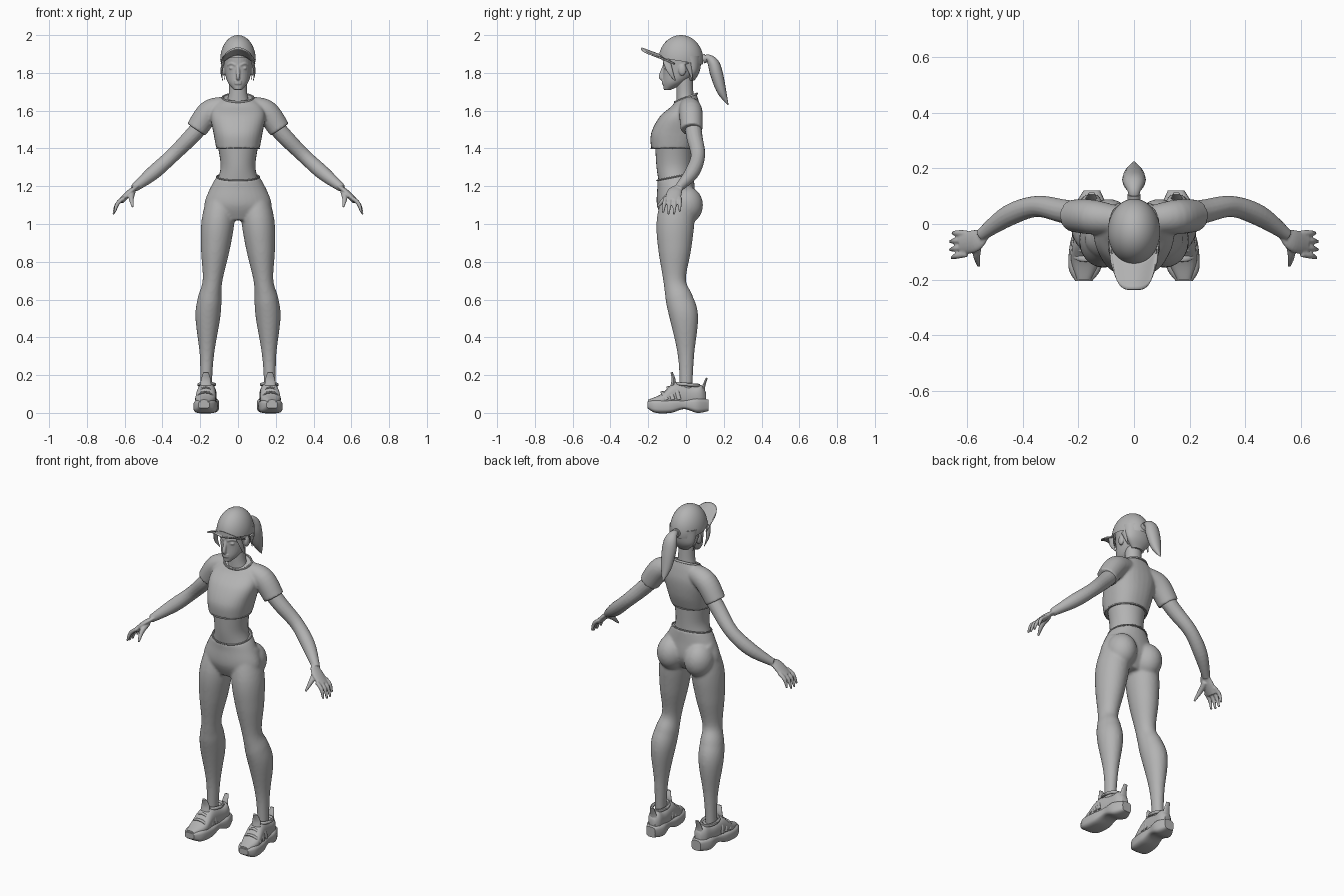
import bpy, bmesh
from math import cos, sin, pi, sqrt, copysign
from mathutils import Vector, Matrix

if "Cube" in bpy.data.objects:
    bpy.data.objects.remove(bpy.data.objects["Cube"])

X, Y, Z = Vector((1, 0, 0)), Vector((0, 1, 0)), Vector((0, 0, 1))
SIDES = (1, -1)

grey = bpy.data.materials.new("plain grey")
grey.use_nodes = True
grey.diffuse_color = (.45, .45, .45, 1)
grey.node_tree.nodes["Principled BSDF"].inputs["Base Color"].default_value = grey.diffuse_color


def spline(rows, steps=6):
    """Smooth curve through rows of equal length."""
    curve = []
    for i in range(len(rows) - 1):
        before, start, end, after = (Vector(rows[min(max(i + k, 0), len(rows) - 1)]) for k in (-1, 0, 1, 2))
        pull_in, pull_out = (end - before) / 2, (after - start) / 2
        for k in range(steps):
            t = k / steps
            blend = t * t * (3 - 2 * t)
            curve.append(start.lerp(end, blend) + pull_in * t * (1 - t) ** 2 - pull_out * t * t * (1 - t))
    return curve + [Vector(rows[-1])]


def skin(bm, rings):
    """Join rings of points into a closed skin."""
    loops = [[bm.verts.new(point) for point in ring] for ring in rings]
    count = len(loops[0])
    for low, high in zip(loops, loops[1:]):
        for i in range(count):
            j = (i + 1) % count
            bm.faces.new((low[i], low[j], high[j], high[i]))
    bm.faces.new(reversed(loops[0]))
    bm.faces.new(loops[-1])


def level_rings(rows, lean=0, power=1, count=32):
    """Rows: height, half width, front, back. The lean tilts the top rings."""
    curve = spline(rows)
    rings = []
    for i, (height, width, front, back) in enumerate(curve):
        ring = []
        for k in range(count):
            c, s = cos(2 * pi * k / count), sin(2 * pi * k / count)
            reach = (back - front) / 2 * copysign(abs(s) ** power, s)
            tilt = lean * reach * (i / (len(curve) - 1)) ** 4
            ring.append(Vector((width * copysign(abs(c) ** power, c), (front + back) / 2 + reach, height + tilt)))
        rings.append(ring)
    return rings


def sweep(bm, rows, ref=Y, flat=1, count=16, steps=6):
    """Rows: x, y, z, radius along ref. Flat scales the other radius."""
    curve = spline(rows, steps)
    rings = []
    for i, row in enumerate(curve):
        along = (curve[min(i + 1, len(curve) - 1)].xyz - curve[max(i - 1, 0)].xyz).normalized()
        side = (ref - along * ref.dot(along)).normalized()
        across = along.cross(side) * flat
        angles = (2 * pi * k / count for k in range(count))
        rings.append([row.xyz + (side * cos(a) + across * sin(a)) * row.w for a in angles])
    skin(bm, rings)


def ball(bm, place, size, detail=16):
    matrix = Matrix.Translation(place) @ Matrix.Diagonal((*size, 1))
    bmesh.ops.create_uvsphere(bm, u_segments=detail * 2, v_segments=detail, radius=1, matrix=matrix)


def finish(bm, name, mirror=False, voxel=0, relax=0):
    """Turn the mesh into an object; a voxel size blends its pieces."""
    bmesh.ops.recalc_face_normals(bm, faces=bm.faces)
    mesh = bpy.data.meshes.new(name)
    bm.to_mesh(mesh)
    bm.free()
    mesh.materials.append(grey)
    part = bpy.data.objects.new(name, mesh)
    bpy.context.collection.objects.link(part)
    bpy.ops.object.select_all(action="DESELECT")
    part.select_set(True)
    bpy.context.view_layer.objects.active = part
    bpy.ops.object.shade_smooth_by_angle(angle=pi / 4)
    if mirror:
        part.modifiers.new("mirror", "MIRROR").use_mirror_merge = False
    if voxel:
        blend = part.modifiers.new("blend", "REMESH")
        blend.mode, blend.voxel_size, blend.use_smooth_shade = "VOXEL", voxel, True
        part.modifiers.new("relax", "SMOOTH").iterations = relax
    return part


def trim(name, centre, size, tilt, radius, mirror=False):
    """Thin rolled edge around an opening."""
    bm = bmesh.new()
    path = []
    for k in range(41):
        across, along = size[0] * cos(pi * k / 20), size[1] * sin(pi * k / 20)
        path.append((*(Vector(centre) + Vector((across, along, tilt * along))), radius))
    sweep(bm, path, ref=Z, count=8, steps=1)
    finish(bm, name, mirror)


# Leggings: hips, legs and seat blended together
bm = bmesh.new()
skin(bm, level_rings([(1.02, .13, -.12, .01), (1.1, .178, -.154, .05), (1.2, .142, -.152, .045),
                      (1.25, .113, -.154, .04)], lean=.2))
for side in SIDES:
    leg = [(.08, -.035, 1.18, .08), (.105, -.055, 1.02, .1), (.12, -.06, .87, .088), (.135, -.06, .7, .06),
           (.15, -.035, .6, .073), (.16, -.01, .5, .075), (.165, 0, .3, .043), (.17, 0, .1, .033)]
    sweep(bm, [(x * side, y, z, r) for x, y, z, r in leg], flat=.87, count=32)
    ball(bm, (side * .09, 0, 1.1), (.083, .09, .1))
finish(bm, "leggings", voxel=.008, relax=6)
trim("waistband", centre=(0, -.057, 1.25), size=(.113, .097), tilt=.2, radius=.004)

# Bare midriff
bm = bmesh.new()
skin(bm, level_rings([(1.2, .12, -.14, .03), (1.3, .092, -.156, .03), (1.42, .108, -.163, .035)]))
finish(bm, "midriff")

# Cropped shirt with short sleeves
bm = bmesh.new()
skin(bm, level_rings([(1.4, .115, -.185, .045), (1.48, .13, -.185, .07), (1.57, .145, -.14, .08),
                      (1.63, .125, -.08, .07), (1.67, .08, -.055, .055)], lean=.4, power=.85))
for side in SIDES:
    sleeve = [(.06, .015, 1.625, .05), (.15, .025, 1.595, .062), (.22, .03, 1.5, .058)]
    sweep(bm, [(x * side, y, z, r) for x, y, z, r in sleeve], count=32)
finish(bm, "cropped_shirt", voxel=.007, relax=5)
trim("shirt_hem", centre=(0, -.07, 1.4), size=(.114, .114), tilt=0, radius=.004)
trim("collar", centre=(0, 0, 1.668), size=(.081, .058), tilt=.38, radius=.006)

# Arms with palms, fingers and thumbs
bm = bmesh.new()
sweep(bm, [(.16, .03, 1.56, .045), (.25, .045, 1.46, .043), (.35, .063, 1.36, .038), (.45, .03, 1.27, .038),
           (.55, -.04, 1.19, .022)])
sweep(bm, [(.53, -.03, 1.2, .02), (.57, -.06, 1.17, .04), (.62, -.07, 1.12, .04)], flat=.4)
for i, length in enumerate((.85, 1, 1, .9)):
    knuckle = Vector((.6, -.033 - .025 * i, 1.14))
    tip = knuckle + Vector((.06, -.005 * i, -.09)) * length
    bend = knuckle.lerp(tip, .5) + (X + Z) * .01
    sweep(bm, [(*knuckle, .011), (*bend, .011), (*tip, .006)], count=10)
sweep(bm, [(.56, -.06, 1.17, .018), (.565, -.11, 1.135, .014), (.557, -.152, 1.09, .006)], ref=X, count=10)
finish(bm, "arms", mirror=True, voxel=.0045, relax=3)

# Neck
bm = bmesh.new()
skin(bm, level_rings([(1.6, .08, -.05, .05), (1.68, .05, -.05, .04), (1.78, .047, -.05, .035)]))
finish(bm, "neck")

# Head with nose, lips, eyes, brows and ears
bm = bmesh.new()
skin(bm, level_rings([(1.71, .02, -.118, -.08), (1.75, .054, -.122, 0), (1.81, .071, -.121, .06),
                      (1.9, .08, -.125, .08)]))
sweep(bm, [(0, -.115, 1.84, .008), (0, -.133, 1.78, .012), (0, -.12, 1.77, .01)], ref=X, count=10)
for lip in (1.755, 1.744):
    ball(bm, (0, -.119, lip), (.02, .009, .007))
for side in SIDES:
    ball(bm, (side * .031, -.105, 1.825), (.017, .011, .008))
    sweep(bm, [(side * .012, -.12, 1.84, .005), (side * .035, -.11, 1.85, .006), (side * .056, -.09, 1.84, .004)],
          ref=Z, count=8)
    ball(bm, (side * .075, -.02, 1.815), (.011, .02, .03))
finish(bm, "head", voxel=.004, relax=2)

# Hair under the cap, side locks and ponytail
bm = bmesh.new()
skin(bm, level_rings([(1.76, .035, .01, .045), (1.81, .077, 0, .073), (1.89, .086, -.05, .084)]))
finish(bm, "back_hair")
bm = bmesh.new()
sweep(bm, [(.074, -.105, 1.87, .02), (.087, -.085, 1.81, .015), (.081, -.057, 1.757, .002)], flat=.4)
sweep(bm, [(.083, .01, 1.85, .017), (.07, .035, 1.762, .002)], flat=.4)
finish(bm, "side_locks", mirror=True)
bm = bmesh.new()
sweep(bm, [(0, .08, 1.872, .014), (0, .115, 1.88, .022), (0, .145, 1.85, .038), (0, .163, 1.79, .042),
           (0, .19, 1.7, .03), (0, .224, 1.63, .002)], ref=X, flat=.8)
finish(bm, "ponytail")
bm = bmesh.new()
sweep(bm, [(0, .088, 1.873, .024), (0, .106, 1.879, .024)], ref=X)
finish(bm, "hair_band")

# Cap crown: an egg cut off along a sloping rim
bm = bmesh.new()
ball(bm, (0, -.027, 1.87), (.094, .118, .13), detail=24)
bmesh.ops.bisect_plane(bm, geom=bm.verts[:] + bm.edges[:] + bm.faces[:], plane_co=(0, -.027, 1.862),
                       plane_no=Z + Y * .16, clear_inner=True)
finish(bm, "cap_crown")

# Curved brim, drooping at both sides
bm = bmesh.new()
strips = []
for i in range(25):
    u = i / 12 - 1
    back, front = -.03 - .108 * sqrt(1 - .92 * u * u), -.236 + .1 * abs(u) ** 4
    strips.append([bm.verts.new((u * (.091 - .01 * v), back + (front - back) * v, 1.895 + .036 * v - .047 * u * u))
                   for v in (k / 8 for k in range(9))])
for left, right in zip(strips, strips[1:]):
    for k in range(8):
        bm.faces.new((left[k], right[k], right[k + 1], left[k + 1]))
brim = finish(bm, "cap_brim")
thickness = brim.modifiers.new("thickness", "SOLIDIFY")
thickness.thickness, thickness.offset = .008, 0


# Chunky trainers, toes turned slightly outward
def shoe_middle(y):
    return .162 - .09 * y


def shoe_part(name, rows, power):
    """Rows: distance back, half width, underside, top."""
    bm = bmesh.new()
    rings = level_rings(rows, power=power)
    skin(bm, [[(p.x + shoe_middle(p.z), p.z, p.y) for p in ring] for ring in rings])
    finish(bm, name, mirror=True)


shoe_part("shoe_soles", [(-.205, .03, .025, .06), (-.16, .058, 0, .07), (-.08, .062, 0, .07), (-.01, .052, .02, .07),
                         (.06, .057, 0, .08), (.12, .03, .01, .07)], power=.55)
shoe_part("shoe_uppers", [(-.2, .025, .04, .07), (-.13, .052, .03, .1), (-.06, .05, .03, .158), (.03, .046, .03, .142),
                          (.08, .04, .03, .148), (.105, .02, .04, .11)], power=.8)
trim("ankle_collars", centre=(.166, .008, .15), size=(.041, .06), tilt=-.08, radius=.009, mirror=True)

bm = bmesh.new()
sweep(bm, [(.17, -.08, .11, .03), (.17, -.066, .17, .027), (.17, -.076, .215, .014)], ref=X, flat=.4)
finish(bm, "shoe_tongues", mirror=True)
bm = bmesh.new()
sweep(bm, [(.154, .09, .1, .024), (.153, .094, .14, .02), (.152, .11, .185, .012)], ref=X, flat=.4)
finish(bm, "heel_tabs", mirror=True)

bm = bmesh.new()
for i in range(3):
    y, rise = -.125 + .032 * i, .04 + .026 * i
    arc = [pi * k / 8 for k in range(9)]
    sweep(bm, [(shoe_middle(y) + .05 * cos(a), y + .025 * (1 - sin(a)), .07 + rise * sin(a), .011) for a in arc],
          flat=.5, steps=1)
finish(bm, "shoe_straps", mirror=True)
